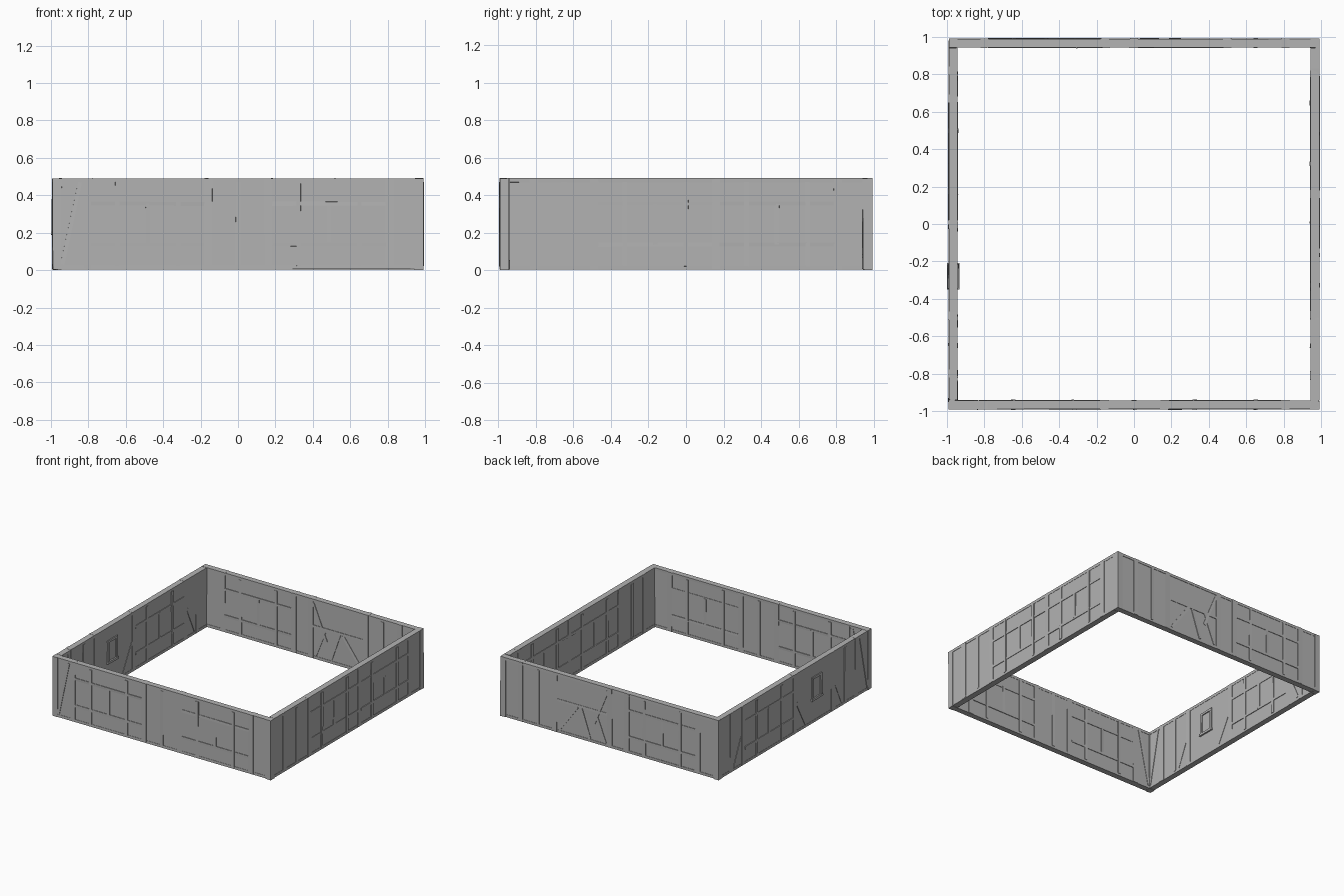
import bpy, bmesh, math, random
from mathutils import Vector, Matrix

random.seed(4)
cube = bpy.data.objects.get("Cube")
if cube:
    bpy.data.objects.remove(cube, do_unlink=True)

grey = bpy.data.materials.new("weathered_grey")
grey.use_nodes = True
COLOUR = (0.45, 0.45, 0.45, 1)
grey.diffuse_color = COLOUR
grey.node_tree.nodes["Principled BSDF"].inputs["Base Color"].default_value = COLOUR

BASE, TOP = 0.006, 0.49
MID = 0.967          # distance of each wall's centre plane from the middle
LOW_RAIL, HIGH_RAIL = 0.137, 0.355


def beam(bm, start, end, width, depth, wobble=0.0015):
    """Hewn beam in the wall plane, from (u, z) to (u, z)."""
    a, b = Vector((start[0], 0, start[1])), Vector((end[0], 0, end[1]))
    along = b - a
    angle = math.atan2(along.z, along.x)
    matrix = (Matrix.Translation((a + b) / 2) @ Matrix.Rotation(-angle, 4, 'Y')
              @ Matrix.Diagonal((along.length, depth, width, 1)))
    made = bmesh.ops.create_cube(bm, size=1, matrix=matrix)
    for v in made["verts"]:
        v.co += Vector([random.uniform(-wobble, wobble) for _ in range(3)])


def post(bm, u, width=0.044, depth=0.05, low=BASE, high=TOP):
    beam(bm, (u, low), (u, high), width, depth)


def finish(name, bm, placement):
    mesh = bpy.data.meshes.new(name)
    bm.transform(placement)
    bm.normal_update()
    bm.to_mesh(mesh)
    bm.free()
    mesh.materials.append(grey)
    obj = bpy.data.objects.new(name, mesh)
    bpy.context.collection.objects.link(obj)


def build_wall(side, placement, half, posts, studs, grids, braces):
    # Recessed plaster infill
    bm = bmesh.new()
    beam(bm, (-half, 0.25), (half, 0.25), 0.47, 0.042, 0)
    finish(side + "_infill", bm, placement)

    # Sill beam and wall plate
    bm = bmesh.new()
    for z in (0.015, TOP - 0.011):
        beam(bm, (-half, z), (half, z), 0.022, 0.047, 0.001)
    finish(side + "_plates", bm, placement)

    # Heavy posts and slim studs
    bm = bmesh.new()
    for u in posts:
        post(bm, u)
    for u in studs:
        post(bm, u, 0.024, 0.052, 0.022, TOP - 0.02)
    finish(side + "_posts", bm, placement)

    # Lattice bays: two rails, two studs and a short central stud
    bm = bmesh.new()
    for left, right in grids:
        middle = (left + right) / 2
        for z in (LOW_RAIL, HIGH_RAIL):
            beam(bm, (left + 0.02, z), (right - 0.02, z), 0.021, 0.051)
        for u in (middle - 0.163, middle + 0.163):
            post(bm, u, 0.024, 0.054, 0.022, TOP - 0.02)
        post(bm, middle, 0.023, 0.051, LOW_RAIL, HIGH_RAIL)
    finish(side + "_lattice", bm, placement)

    # Diagonal and short extra timbers
    if braces:
        bm = bmesh.new()
        for start, end in braces:
            beam(bm, start, end, 0.021, 0.05)
        finish(side + "_braces", bm, placement)


def along_x(y):
    return Matrix.Translation((0, y, 0))


def along_y(x):
    return Matrix.Translation((x, 0, 0)) @ Matrix.Rotation(math.pi / 2, 4, 'Z')


corner_brace = ((-0.94, 0.03), (-0.845, 0.47))

build_wall("front", along_x(-MID), 0.988,
           (-0.805, -0.16, 0.163, 0.81), (0,),
           [(-0.805, -0.16), (0.163, 0.81)], [corner_brace])

build_wall("left", along_y(MID), 0.94,
           (-0.81, -0.488, 0.16, 0.81), (-0.65,),
           [(-0.488, 0.16), (0.16, 0.81)], [])

build_wall("back", along_x(MID), 0.988,
           (-0.8, -0.155, 0, 0.5, 0.81), (0.65,),
           [(-0.8, -0.155)],
           [((0.02, 0.46), (0.14, 0.17)),      # long brace
            ((0.02, 0.27), (0.48, 0.27)),      # breast rail
            ((0.13, 0.26), (0.04, 0.03)),
            ((0.26, 0.26), (0.18, 0.03)),
            ((0.29, 0.26), (0.46, 0.03))])

build_wall("right", along_y(-MID), 0.94,
           (-0.8, -0.49, 0, 0.67, 0.82), (-0.65,),
           [(0, 0.67)],
           [corner_brace,
            ((-0.02, 0.25), (-0.14, 0.03)),
            ((-0.51, 0.25), (-0.61, 0.03)),
            ((0.69, 0.25), (0.79, 0.03))])

# Corner posts
for y in (-1, 1):
    for x in (-1, 1):
        bm = bmesh.new()
        post(bm, 0, 0.048, 0.049, 0.002)
        finish("corner_post", bm, Matrix.Translation((x * MID, y * MID, 0)))

# Small window: four-piece frame with a projecting sill
bm = bmesh.new()
for u in (-0.335, -0.225):
    post(bm, u, 0.018, 0.058, 0.2, 0.37)
beam(bm, (-0.345, 0.372), (-0.215, 0.372), 0.018, 0.058)
beam(bm, (-0.35, 0.198), (-0.21, 0.198), 0.018, 0.066)
finish("window_frame", bm, along_y(-MID))
